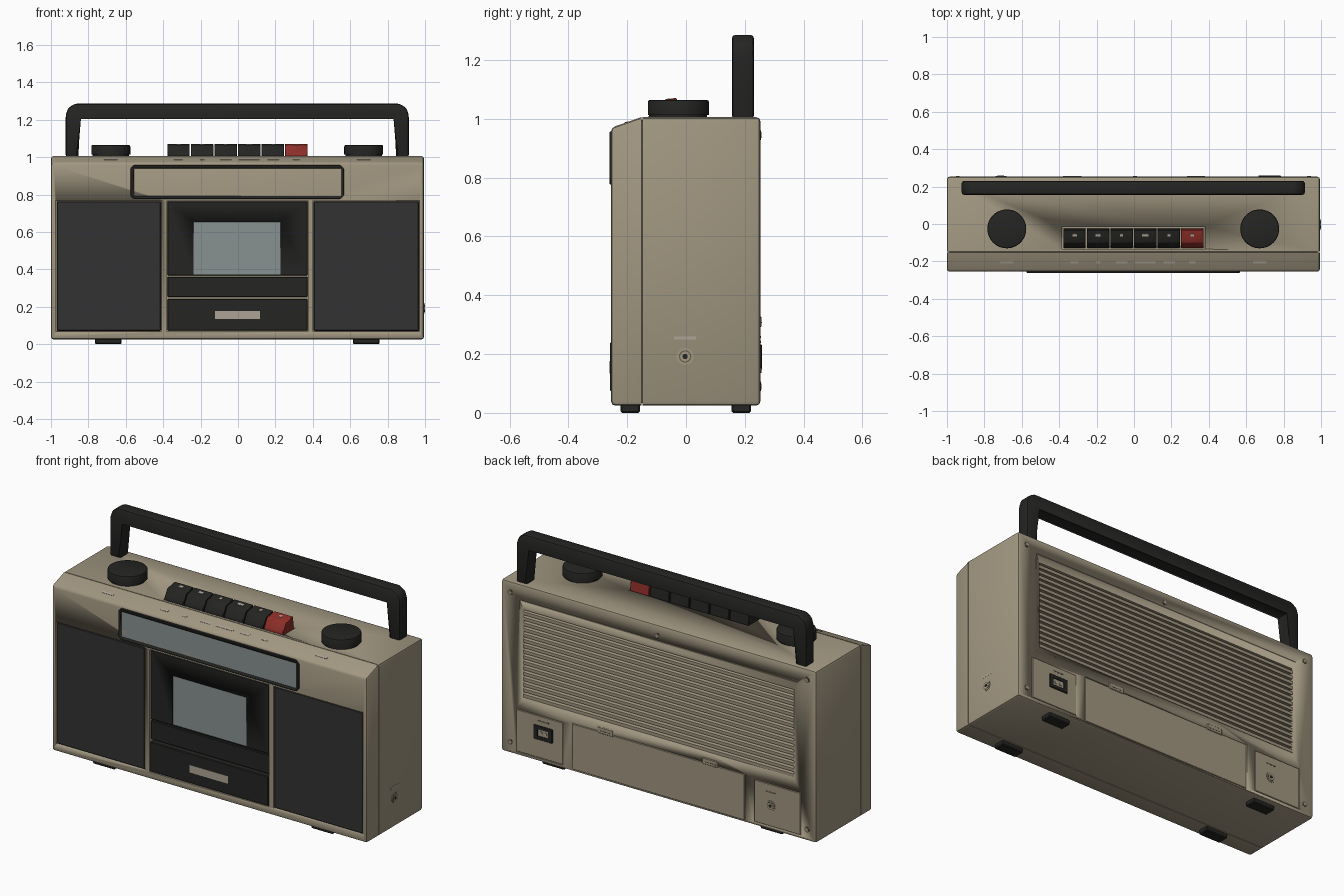
import bpy, bmesh, math
from mathutils import Matrix, Vector

if "Cube" in bpy.data.objects:
    bpy.data.objects.remove(bpy.data.objects["Cube"])


def material(name, r, g, b):
    m = bpy.data.materials.new(name)
    m.diffuse_color = (r, g, b, 1)
    m.use_nodes = True
    m.node_tree.nodes["Principled BSDF"].inputs["Base Color"].default_value = m.diffuse_color
    return m


TAN = material("tan_plastic", .36, .31, .22)
BLACK = material("black_plastic", .018, .018, .017)
MESH = material("speaker_grey", .032, .032, .032)
GLASS = material("pale_glass", .25, .29, .285)
RED = material("red_plastic", .27, .028, .022)
MARK = material("pale_mark", .42, .37, .30)
SHADE = material("dark_tan", .13, .11, .08)
CX = -.004          # centre line of the casing
FRONT, BACK, SEAM = -.255, .253, -.15


def finish(bm, name, mat):
    bmesh.ops.recalc_face_normals(bm, faces=bm.faces)
    me = bpy.data.meshes.new(name)
    bm.to_mesh(me)
    bm.free()
    ob = bpy.data.objects.new(name, me)
    bpy.context.collection.objects.link(ob)
    if mat:
        me.materials.append(mat)
    bpy.ops.object.select_all(action='DESELECT')
    bpy.context.view_layer.objects.active = ob
    ob.select_set(True)
    bpy.ops.object.shade_smooth_by_angle(angle=math.radians(35))
    return ob


def prism(name, pts, axis, a, b, mat, bevel=0, segs=2, keep=None):
    """Extrude a 2D profile along an axis; edges passing keep() stay sharp."""
    put = {'x': lambda p, t: (t, p[0], p[1]), 'y': lambda p, t: (p[0], t, p[1])}[axis]
    bm = bmesh.new()
    lo = [bm.verts.new(put(p, a)) for p in pts]
    hi = [bm.verts.new(put(p, b)) for p in pts]
    bm.faces.new(lo)
    bm.faces.new(hi[::-1])
    n = len(pts)
    for i in range(n):
        j = (i + 1) % n
        bm.faces.new((lo[i], hi[i], hi[j], lo[j]))
    if bevel:
        edges = [e for e in bm.edges if not (keep and keep(e))]
        bmesh.ops.bevel(bm, geom=edges, offset=bevel, segments=segs, profile=.5, affect='EDGES')
    return finish(bm, name, mat)


def box(name, x, y, z, mat, bevel=0):
    pts = [(x[0], z[0]), (x[1], z[0]), (x[1], z[1]), (x[0], z[1])]
    return prism(name, pts, 'y', y[0], y[1], mat, bevel, 1)


def cyl(name, centre, r, depth, axis, mat, n=32, bevel=0):
    rot = Vector((0, 0, 1)).rotation_difference(Vector(axis)).to_matrix().to_4x4()
    bm = bmesh.new()
    bmesh.ops.create_cone(bm, cap_ends=True, segments=n, radius1=r, radius2=r, depth=depth)
    if bevel:
        top = [e for e in bm.edges if all(v.co.z > 0 for v in e.verts)]
        bmesh.ops.bevel(bm, geom=top, offset=bevel, segments=2, profile=.5, affect='EDGES')
    bm.transform(Matrix.Translation(centre) @ rot)
    return finish(bm, name, mat)


def cut(ob, boxes):
    bm = bmesh.new()
    for x, y, z in boxes:
        c = Vector((sum(x), sum(y), sum(z))) / 2
        s = (x[1] - x[0], y[1] - y[0], z[1] - z[0], 1)
        bmesh.ops.create_cube(bm, size=1, matrix=Matrix.Translation(c) @ Matrix.Diagonal(s))
    cutter = finish(bm, "cutter", ob.data.materials[0])
    cutter.hide_render = True
    mod = ob.modifiers.new("cut", 'BOOLEAN')
    mod.object, mod.operation, mod.solver = cutter, 'DIFFERENCE', 'EXACT'
    bpy.context.view_layer.objects.active = ob
    bpy.ops.object.modifier_apply(modifier=mod.name)
    bpy.data.objects.remove(cutter)


def jack(name, centre, axis):
    a, c = Vector(axis), Vector(centre)
    for r, h, m, part in ((.029, .006, TAN, "plate"), (.021, .009, SHADE, "ring"),
                          (.017, .010, TAN, "collar"), (.009, .012, BLACK, "hole")):
        cyl(f"{name}_{part}", c, r, h, a, m, 24)


# Casing: front and rear shells meeting at a narrow seam
x0, x1 = CX - .996, CX + .998
front = prism("front_shell", [(FRONT, .025), (SEAM - .002, .025), (SEAM - .002, 1.006), (FRONT, .97)],
              'x', x0, x1, TAN, .014, 2, lambda e: all(abs(v.co.y - SEAM) < .01 for v in e.verts))
rear = prism("rear_shell", [(SEAM + .002, .025), (BACK, .025), (BACK, 1.006), (SEAM + .002, 1.006)],
             'x', x0, x1, TAN, .014, 2, lambda e: all(abs(v.co.y - SEAM) < .01 for v in e.verts))
box("seam_core", (x0 + .007, x1 - .007), (SEAM - .01, SEAM + .01), (.033, .997), SHADE)

# Recesses in the front: two speakers and the cassette bay
speakers = [(-.972, -.41), (.402, .97)]
cut(front, [(s, (-.3, -.238), (.068, .767)) for s in speakers] +
    [((-.38, .375), (-.3, -.225), (.068, .767))])
for side, s in zip(("left", "right"), speakers):
    box(f"{side}_speaker_grille", (s[0] + .003, s[1] - .003), (-.24, -.252), (.071, .764), MESH, .004)

# Cassette door, window, strip and lower panel
door = box("cassette_door", (-.377, .372), (-.251, -.222), (.368, .764), BLACK, .003)
cut(door, [((-.238, .228), (-.3, -.244), (.372, .654))])
box("cassette_window", (-.237, .227), (-.248, -.24), (.373, .653), GLASS)
box("middle_strip", (-.377, .372), (-.249, -.222), (.253, .36), BLACK, .003)
box("lower_panel", (-.377, .372), (-.258, -.222), (.072, .242), BLACK, .004)
box("lower_panel_badge", (-.124, .117), (-.2595, -.25), (.134, .177), MARK)

# Tuning display: chamfered frame around a glass strip
a, b, c, d, k = -.575, .566, .777, .957, .018
frame = prism("display_frame", [(a + k, c), (b - k, c), (b, c + k), (b, d - k),
                                (b - k, d), (a + k, d), (a, d - k), (a, c + k)],
              'y', -.261, -.24, BLACK, .003, 1)
cut(frame, [((-.557, .553), (-.3, -.249), (.793, .94))])
box("display_glass", (-.557, .553), (-.255, -.245), (.793, .94), GLASS)

# Piano-key buttons in a shallow tray
key = [(-.127, .985), (-.127, 1.012), (-.10, 1.06), (-.032, 1.072), (-.022, .985)]
for i in range(6):
    kx = -.380 + i * .126
    prism(f"key_{i + 1}", key, 'x', kx + .002, kx + .122, RED if i == 5 else BLACK, .003, 1)
    w = (.012, .014, .008, .018, .008, .009)[i]
    m = box(f"key_mark_{i + 1}", (-w, w), (-.008, .008), (-.001, .001), MARK)
    m.location = (kx + .062, -.06, 1.068)
    m.rotation_euler.x = math.atan2(.012, .068)

# Control marks along the sloping top edge
for i, (mx, w) in enumerate(((-.68, .036), (-.32, .022), (-.192, .012), (-.065, .03),
                             (.06, .055), (.188, .03), (.312, .018), (.672, .036))):
    m = box(f"control_mark_{i + 1}", (-w, w), (-.006, .006), (-.001, .001), MARK)
    m.location = (mx, -.204, .9885)
    m.rotation_euler.x = math.atan2(.036, .103)

# Round knobs
for side, kx in (("left", -.68), ("right", .672)):
    cyl(f"{side}_knob_base", (kx, -.026, 1.01), .098, .02, (0, 0, 1), BLACK, 48)
    cyl(f"{side}_knob", (kx, -.026, 1.039), .104, .052, (0, 0, 1), BLACK, 48, .008)

# Carrying handle: one bent bar
half = [(.917, 1.0), (.917, 1.225), (.905, 1.262), (.868, 1.286)]
inner = [(.848, 1.215), (.848, 1.0)]
outline = ([(CX + x, z) for x, z in half] + [(CX - x, z) for x, z in half[::-1]] +
           [(CX - x, z) for x, z in inner[::-1]] + [(CX + x, z) for x, z in inner])
prism("handle", outline, 'y', .156, .231, BLACK, .012, 2)

# Feet
for sx in (-1, 1):
    for y, n in ((-.19, "front"), (.188, "rear")):
        fx = CX + sx * .69
        box(f"{n}_foot_{'right' if sx > 0 else 'left'}", (fx - .07, fx + .07),
            (y - .033, y + .033), (0, .03), BLACK, .005)

# Rear recesses: key tray, vent, battery bay, socket panels, trim line
VZ0, VZ1, VX = .365, .868, .856
panels = [("battery_door", (-.55, .545), (.035, .302)),
          ("power_panel", (.60, .90), (.045, .29)),
          ("socket_panel", (-.905, -.605), (.045, .29))]
cut(rear, [((-.386, .380), (-.134, -.014), (.992, 1.1)),
           ((CX - VX, CX + VX), (.205, .3), (VZ0, VZ1)),
           ((-.88, .872), (BACK - .004, .3), (.914, .919))] +
    [(x, (.238, .3), z) for _, x, z in panels])
for name, x, z in panels:
    box(name, (x[0] + .003, x[1] - .003), (.235, BACK + .0005),
        (z[0] + .003, z[1] - .003), TAN, .002)

# Downward-sloping vent slats
N = 16
pitch = (VZ1 - VZ0) / N
for i in range(N):
    z = VZ0 + i * pitch
    prism(f"vent_slat_{i + 1}", [(BACK, z + .002), (BACK, z + .020), (.203, z + .031), (.203, z + .017)],
          'x', CX - VX, CX + VX, TAN)

# Battery door latches
for tx in (-.33, .332):
    box("door_latch", (tx - .05, tx + .05), (.245, .257), (.292, .328), TAN, .003)
    box("door_latch_slot", (tx - .035, tx + .035), (.25, .2578), (.305, .309), SHADE)

# Power inlet and rear jack
inlet = box("power_inlet", (.665, .785), (.245, .259), (.152, .232), BLACK, .003)
cut(inlet, [((.69, .76), (.251, .3), (.172, .212))])
for px in (.71, .74):
    cyl("inlet_pin", (px, .254, .192), .009, .008, (0, 1, 0), MARK, 12)
box("inlet_mark", (.69, .76), (.25, .2545), (.255, .262), SHADE)
jack("rear_jack", (-.712, BACK, .165), (0, 1, 0))
box("rear_jack_mark", (-.745, -.68), (.25, .2545), (.238, .245), SHADE)

# Headphone jack on the right side
jack("side_jack", (x1, -.003, .192), (1, 0, 0))
box("side_jack_mark", (x1 - .003, x1 + .001), (-.04, .034), (.249, .26), MARK)

# Rear screws
for sx, sz in ((-.942, .945), (.935, .945), (-.942, .09), (.935, .09), (.005, .945)):
    cyl("rear_screw_seat", (sx, BACK - .001, sz), .016, .005, (0, 1, 0), SHADE, 20)
    cyl("rear_screw", (sx, BACK, sz), .010, .006, (0, 1, 0), TAN, 16)
